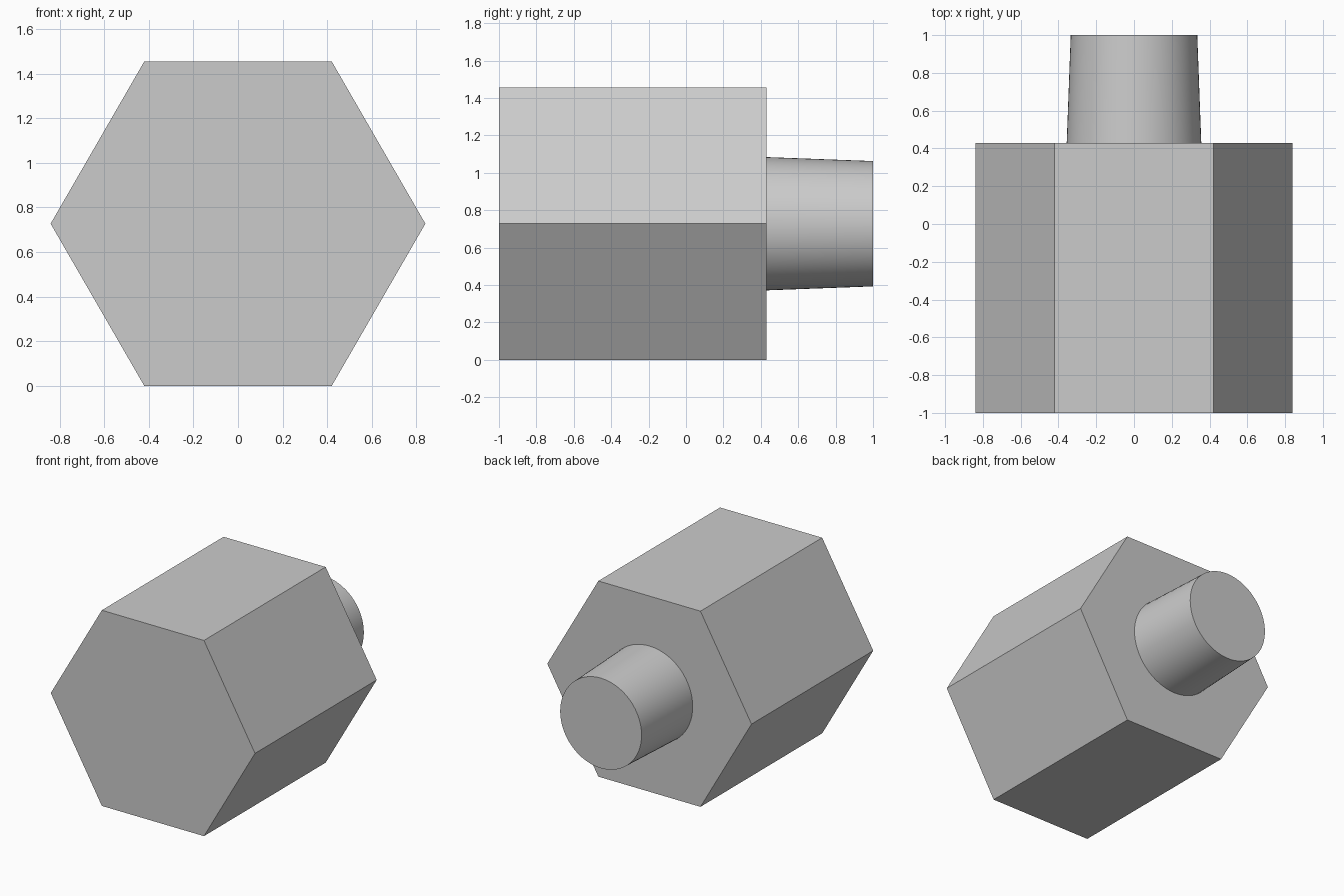
import bpy, bmesh, math

cube = bpy.data.objects.get("Cube")
if cube:
    bpy.data.objects.remove(cube, do_unlink=True)

HEX_RADIUS = 0.84
CENTRE_Z = HEX_RADIUS * math.sqrt(3) / 2

grey = bpy.data.materials.new("plain grey")
grey.use_nodes = True
colour = (0.6, 0.6, 0.6, 1)
grey.diffuse_color = colour
grey.node_tree.nodes["Principled BSDF"].inputs["Base Color"].default_value = colour


def prism(name, sides, front, back):
    """Closed prism along y; front and back are (y, radius), first corner on +x."""
    bm = bmesh.new()
    rings = []
    for y, radius in (front, back):
        angles = [math.tau * i / sides for i in range(sides)]
        rings.append([bm.verts.new((radius * math.cos(a), y,
                                    CENTRE_Z + radius * math.sin(a))) for a in angles])
    for i in range(sides):
        j = (i + 1) % sides
        bm.faces.new((rings[0][i], rings[0][j], rings[1][j], rings[1][i]))
    for ring in rings:
        bm.faces.new(ring)
    bmesh.ops.recalc_face_normals(bm, faces=bm.faces)
    mesh = bpy.data.meshes.new(name)
    bm.to_mesh(mesh)
    bm.free()
    mesh.materials.append(grey)
    obj = bpy.data.objects.new(name, mesh)
    bpy.context.collection.objects.link(obj)
    return obj


# Flat-sided hexagonal body
prism("hex_body", 6, (-1, HEX_RADIUS), (0.43, HEX_RADIUS))

# Smooth, slightly tapered round stub, set a little into the body
stub = prism("tapered_stub", 64, (0.41, 0.357), (1, 0.335))
bpy.ops.object.select_all(action="DESELECT")
stub.select_set(True)
bpy.context.view_layer.objects.active = stub
bpy.ops.object.shade_smooth_by_angle(angle=math.radians(30))
